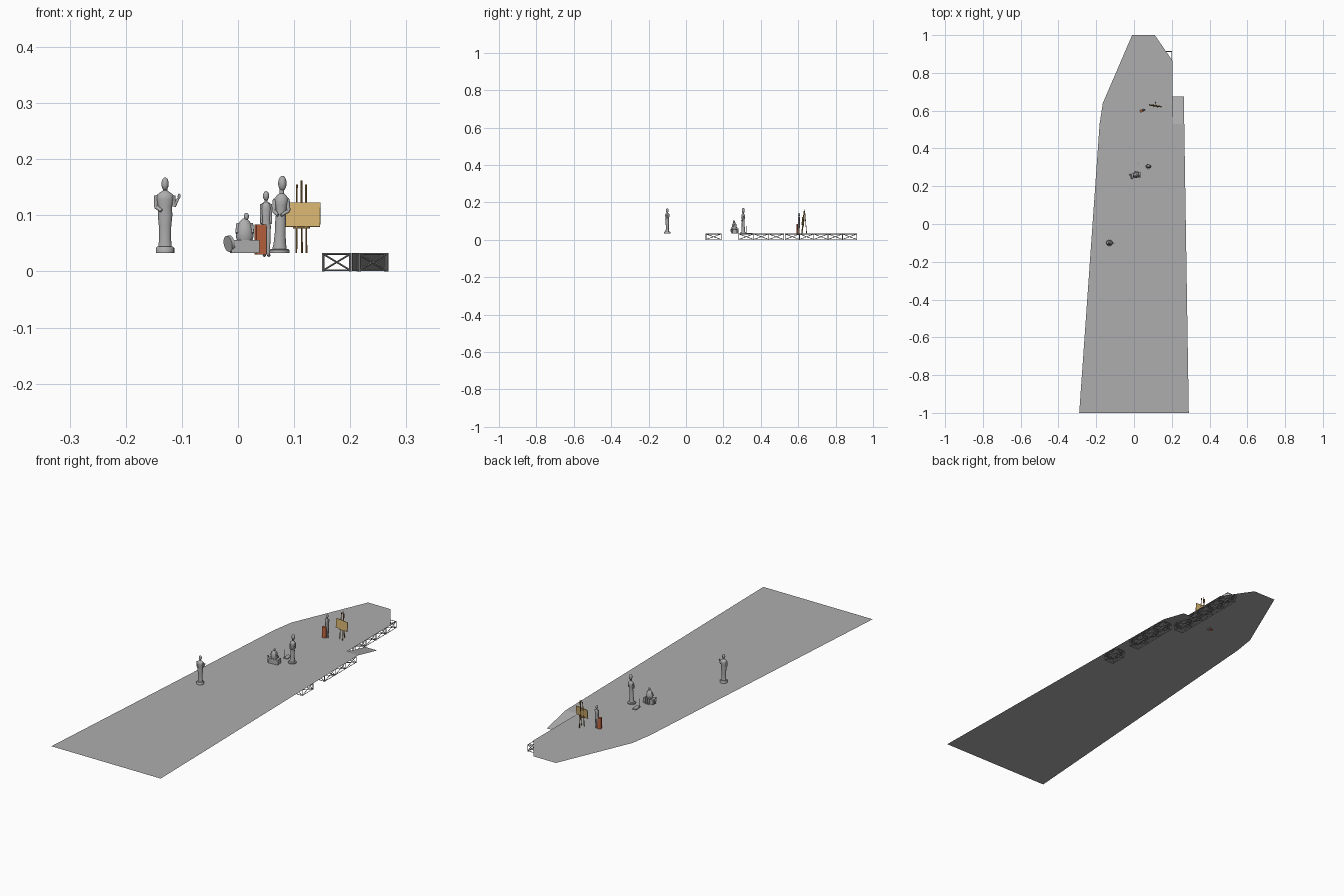
import bpy, bmesh, math
from mathutils import Vector, Matrix

DECK = 0.033  # height of the big platform


def material(name, rgb):
    m = bpy.data.materials.new(name)
    m.diffuse_color = (*rgb, 1)
    return m


GREY = material("stone grey", (0.42, 0.42, 0.42))
STEEL = material("scaffold grey", (0.3, 0.3, 0.3))
ORANGE = material("orange", (0.52, 0.13, 0.05))
TAN = material("board tan", (0.65, 0.44, 0.16))
BROWN = material("easel brown", (0.36, 0.2, 0.06))


def finish(bm, name, mat, smooth=False):
    me = bpy.data.meshes.new(name)
    bm.to_mesh(me)
    bm.free()
    ob = bpy.data.objects.new(name, me)
    bpy.context.collection.objects.link(ob)
    me.materials.append(mat)
    if smooth:
        bpy.context.view_layer.objects.active = ob
        ob.select_set(True)
        bpy.ops.object.shade_smooth_by_angle(angle=math.radians(45))
        ob.select_set(False)
    return ob


def flat(name, pts, mat):
    bm = bmesh.new()
    bm.faces.new([bm.verts.new(p) for p in pts])
    return finish(bm, name, mat)


def rod(bm, a, b, r1, r2=None, seg=4):
    """Tapered bar from a to b."""
    a, b = Vector(a), Vector(b)
    d = b - a
    mtx = Matrix.Translation((a + b) / 2) @ d.to_track_quat('Z', 'Y').to_matrix().to_4x4()
    bmesh.ops.create_cone(bm, cap_ends=True, segments=seg, radius1=r1,
                          radius2=r1 if r2 is None else r2, depth=d.length, matrix=mtx)


def box(bm, c, s, rz=0, rx=0):
    mtx = (Matrix.Translation(c) @ Matrix.Rotation(rz, 4, 'Z') @ Matrix.Rotation(rx, 4, 'X')
           @ Matrix.Diagonal((*s, 1)))
    bmesh.ops.create_cube(bm, size=1, matrix=mtx)


def ball(bm, c, s):
    bmesh.ops.create_uvsphere(bm, u_segments=16, v_segments=10, radius=1,
                              matrix=Matrix.Translation(c) @ Matrix.Diagonal((*s, 1)))


def lathe(bm, x, y, profile, depth=1.0, seg=20, lean=(0, 0)):
    """Oval body of (radius, z) rings; lean shifts the top sideways."""
    z0, z1 = profile[0][1], profile[-1][1]
    rings = []
    for r, z in profile:
        t = (z - z0) / (z1 - z0)
        rings.append([bm.verts.new((x + lean[0] * t + r * math.cos(i * math.tau / seg),
                                    y + lean[1] * t + r * depth * math.sin(i * math.tau / seg), z))
                      for i in range(seg)])
    for lo, hi in zip(rings, rings[1:]):
        for i in range(seg):
            j = (i + 1) % seg
            bm.faces.new((lo[i], lo[j], hi[j], hi[i]))
    bm.faces.new(rings[0][::-1])
    bm.faces.new(rings[-1])


# Platform sheet and the ramp falling away behind its step
flat("platform", [(x, y, DECK) for x, y in (
    (-0.29, -1), (0.29, -1), (0.266, 0.53), (0.203, 0.53), (0.203, 0.865),
    (0.11, 1), (-0.01, 1), (-0.165, 0.64), (-0.182, 0.53))], GREY)
flat("ramp", [(0.203, 0.53, DECK), (0.266, 0.53, DECK), (0.266, 0.675, 0.001),
              (0.203, 0.675, 0.001)], GREY)


# Scaffold frames under the right edge
def scaffold(name, x0, x1, y0, y1, count):
    bm = bmesh.new()
    lo, hi, r = 0.002, 0.031, 0.0016
    step = (y1 - y0) / count
    for i in range(count + 1):
        y = y0 + i * step
        for x in (x0, x1):
            rod(bm, (x, y, 0), (x, y, DECK - 0.0005), 0.002)
            if i < count:
                for za, zb in ((lo, lo), (hi, hi), (lo, hi), (hi, lo)):
                    rod(bm, (x, y, za), (x, y + step, zb), r)
        for za, zb in ((lo, lo), (hi, hi), (lo, hi), (hi, lo)):
            rod(bm, (x0, y, za), (x1, y, zb), r)
    finish(bm, name, STEEL)


scaffold("scaffold_single", 0.217, 0.266, 0.107, 0.188, 1)
scaffold("scaffold_outer_row", 0.213, 0.262, 0.282, 0.522, 3)
scaffold("scaffold_inner_row", 0.152, 0.2, 0.53, 0.913, 5)

# Standing statue with a raised arm on a round plinth
bm = bmesh.new()
x, y = -0.13, -0.1
lathe(bm, x, y, [(0.0165, DECK), (0.0165, 0.042), (0.0145, 0.044)])
lathe(bm, x, y, [(0.012, 0.043), (0.0105, 0.06), (0.011, 0.08), (0.013, 0.1), (0.0125, 0.115),
                 (0.0155, 0.128), (0.015, 0.136), (0.009, 0.141), (0.004, 0.144), (0.004, 0.149)], 0.75)
ball(bm, (x, y, 0.156), (0.0065, 0.0075, 0.0115))
rod(bm, (x - 0.015, y, 0.135), (x - 0.016, y, 0.115), 0.0045, 0.004, 10)
rod(bm, (x - 0.016, y, 0.115), (x - 0.006, y - 0.009, 0.108), 0.004, 0.003, 10)
rod(bm, (x + 0.014, y, 0.135), (x + 0.016, y, 0.116), 0.0045, 0.004, 10)
rod(bm, (x + 0.016, y, 0.116), (x + 0.024, y - 0.002, 0.131), 0.0035, 0.002, 10)
ball(bm, (x + 0.025, y - 0.002, 0.134), (0.0025, 0.002, 0.005))
finish(bm, "raised_arm_statue", GREY, True)

# Seated figure on a block with a disc leaning beside it
bm = bmesh.new()
x, y = 0.012, 0.258
box(bm, (x, y, 0.0445), (0.05, 0.026, 0.023), 0.1)
finish(bm, "seat_block", GREY)
bm = bmesh.new()
lathe(bm, x, y, [(0.014, 0.056), (0.016, 0.063), (0.0155, 0.072), (0.0125, 0.084),
                 (0.007, 0.091), (0.004, 0.094)], 0.85)
ball(bm, (x + 0.003, y - 0.002, 0.098), (0.0045, 0.005, 0.0065))
for s in (-1, 1):
    rod(bm, (x + s * 0.011, y, 0.085), (x + s * 0.014, y - 0.007, 0.068), 0.004, 0.003, 10)
    rod(bm, (x + s * 0.007, y, 0.06), (x + s * 0.006, y + 0.018, 0.06), 0.006, 0.005, 10)
    rod(bm, (x + s * 0.006, y + 0.018, 0.06), (x + s * 0.006, y + 0.018, DECK), 0.005, 0.004, 10)
finish(bm, "seated_figure", GREY, True)
bm = bmesh.new()
rod(bm, (-0.018, 0.25, 0.049), (-0.013, 0.253, 0.05), 0.0145, 0.0145, 24)
finish(bm, "leaning_disc", GREY, True)

# Robed statue with a tall head
bm = bmesh.new()
x, y = 0.074, 0.306
lathe(bm, x, y, [(0.018, DECK), (0.018, 0.038), (0.015, 0.04)])
lathe(bm, x, y, [(0.013, 0.039), (0.011, 0.05), (0.0095, 0.07), (0.0095, 0.09), (0.0085, 0.105),
                 (0.011, 0.118), (0.0125, 0.13), (0.008, 0.136), (0.004, 0.139), (0.004, 0.146)],
      0.85, lean=(0.004, 0))
ball(bm, (x + 0.005, y, 0.157), (0.0075, 0.008, 0.0135))
for s in (-1, 1):
    rod(bm, (x + 0.003 + s * 0.011, y, 0.129), (x + 0.003 + s * 0.013, y - 0.002, 0.108), 0.004, 0.0035, 10)
    rod(bm, (x + 0.003 + s * 0.013, y - 0.002, 0.108), (x + s * 0.003, y - 0.011, 0.1), 0.0035, 0.0025, 10)
finish(bm, "robed_statue", GREY, True)

# Tablet and stick on the floor
bm = bmesh.new()
box(bm, (0.027, 0.338, DECK + 0.002), (0.019, 0.036, 0.004), 0.08)
rod(bm, (0.022, 0.322, DECK), (0.022, 0.322, 0.075), 0.001)
finish(bm, "floor_tablet", GREY)

# Standing person beside an orange case
bm = bmesh.new()
x, y = 0.05, 0.604
for s in (-1, 1):
    rod(bm, (x + s * 0.004, y, 0.03), (x + s * 0.004, y, 0.082), 0.003, 0.0048, 10)
    ball(bm, (x + s * 0.004 + 0.001, y - 0.004, 0.0285), (0.003, 0.007, 0.0025))
    rod(bm, (x + s * 0.008, y, 0.12), (x + s * 0.0085, y - 0.002, 0.085), 0.003, 0.002, 10)
lathe(bm, x, y, [(0.008, 0.078), (0.0075, 0.095), (0.009, 0.112), (0.008, 0.121),
                 (0.003, 0.124), (0.003, 0.128)], 0.7)
ball(bm, (x, y, 0.1345), (0.0055, 0.006, 0.0085))
finish(bm, "standing_person", GREY, True)
bm = bmesh.new()
box(bm, (0.04, 0.599, 0.057), (0.019, 0.014, 0.054), 0.25)
finish(bm, "orange_case", ORANGE)

# Easel with three legs and a tan board
bm = bmesh.new()
rod(bm, (0.104, 0.622, DECK), (0.105, 0.634, 0.155), 0.0017, seg=6)
rod(bm, (0.122, 0.618, DECK), (0.121, 0.631, 0.155), 0.0017, seg=6)
rod(bm, (0.114, 0.645, DECK), (0.113, 0.634, 0.162), 0.0017, seg=6)
box(bm, (0.113, 0.626, 0.078), (0.03, 0.006, 0.003), -0.15)
finish(bm, "easel_legs", BROWN)
bm = bmesh.new()
box(bm, (0.113, 0.626, 0.101), (0.068, 0.003, 0.043), -0.15, -0.1)
finish(bm, "easel_board", TAN)
